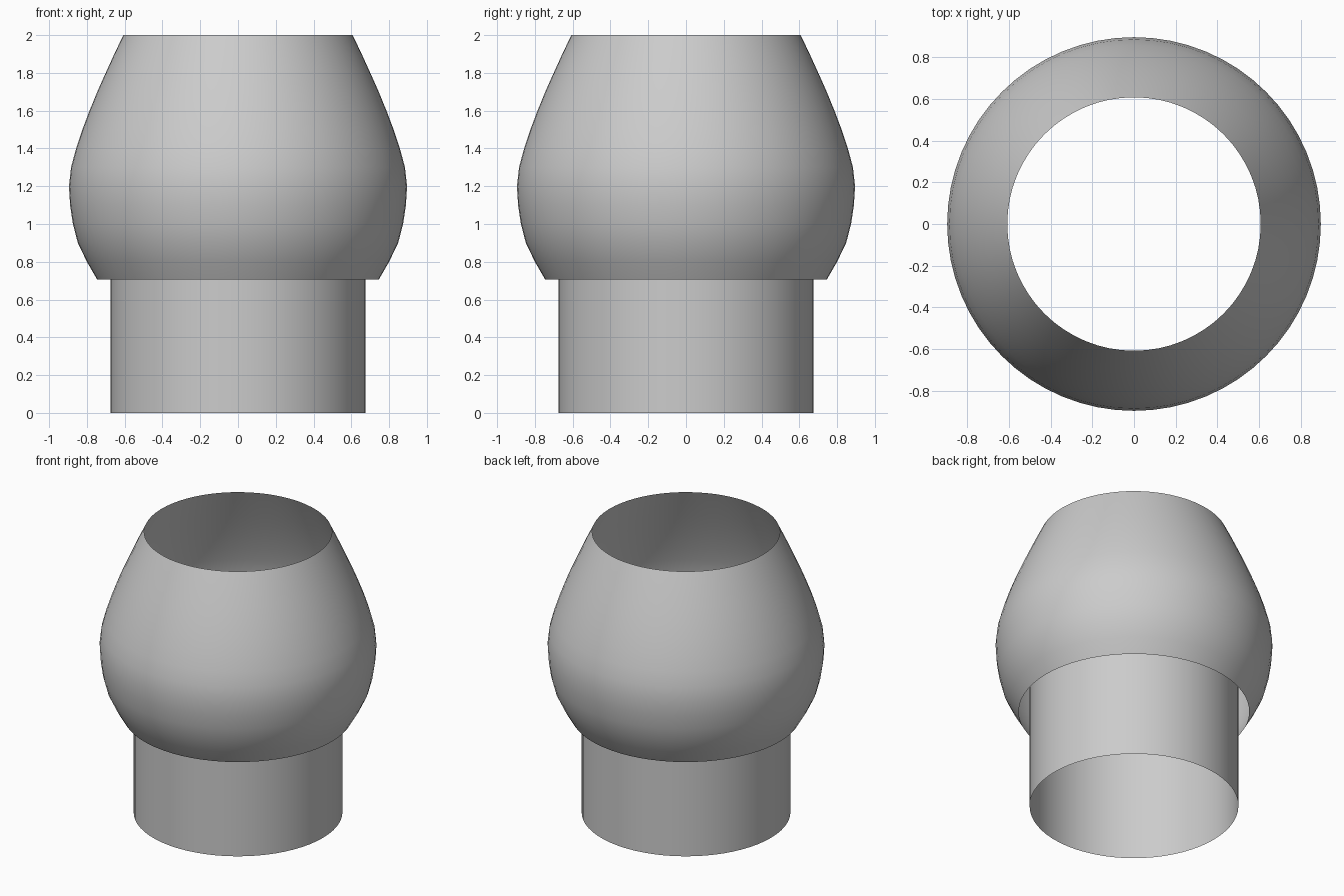
import bpy
import bmesh
import math

if "Cube" in bpy.data.objects:
    bpy.data.objects.remove(bpy.data.objects["Cube"])

SIDES = 64

grey = bpy.data.materials.new("plain_grey")
grey.diffuse_color = (0.6, 0.6, 0.6, 1.0)
grey.use_nodes = True
grey.node_tree.nodes["Principled BSDF"].inputs["Base Color"].default_value = grey.diffuse_color


def lathe(name, profile):
    """Revolve an open (radius, height) profile into a thin smooth shell."""
    bm = bmesh.new()
    rings = []
    for r, z in profile:
        rings.append([bm.verts.new((r * math.cos(2 * math.pi * i / SIDES),
                                    r * math.sin(2 * math.pi * i / SIDES), z))
                      for i in range(SIDES)])
    for low, high in zip(rings, rings[1:]):
        for i in range(SIDES):
            j = (i + 1) % SIDES
            face = bm.faces.new((low[i], low[j], high[j], high[i]))
            face.smooth = True
    mesh = bpy.data.meshes.new(name)
    bm.to_mesh(mesh)
    bm.free()
    mesh.materials.append(grey)
    obj = bpy.data.objects.new(name, mesh)
    bpy.context.collection.objects.link(obj)
    return obj


# Straight open tube, reaching up inside the shade
lathe("base_tube", [(0.675, 0.0), (0.675, 1.0)])

# Bulging shade, open at the top and bottom
lathe("bulb_shade", [
    (0.745, 0.705), (0.80, 0.80), (0.848, 0.90), (0.874, 1.0),
    (0.889, 1.10), (0.895, 1.20), (0.884, 1.30), (0.857, 1.40),
    (0.824, 1.50), (0.786, 1.60), (0.745, 1.70), (0.705, 1.79),
    (0.655, 1.90), (0.607, 2.0),
])
